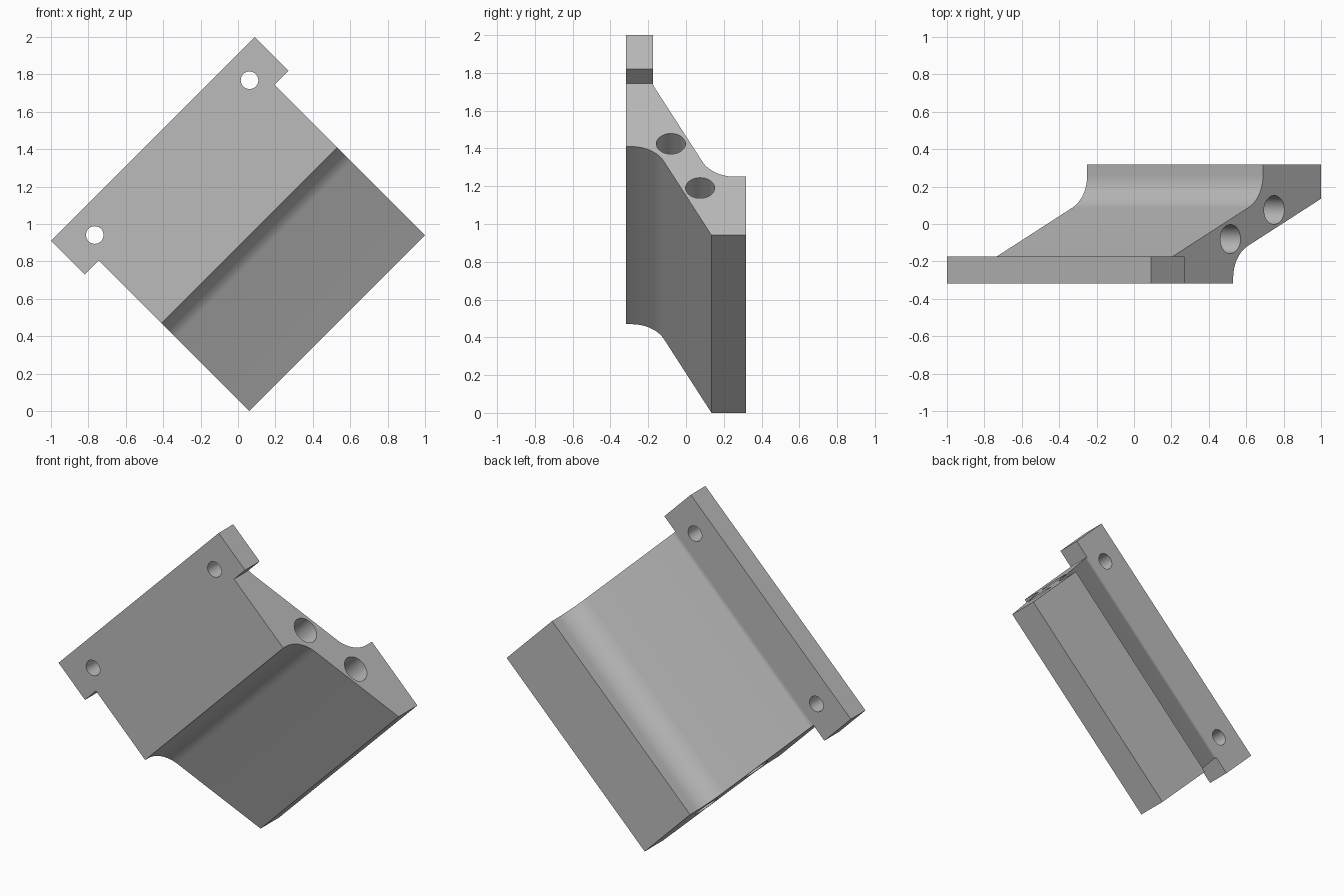
import bpy
import bmesh
from math import sin, cos, tan, radians, sqrt, pi
from mathutils import Vector

cube = bpy.data.objects.get("Cube")
if cube:
    bpy.data.objects.remove(cube, do_unlink=True)

grey = bpy.data.materials.new("plain grey")
grey.use_nodes = True
colour = (0.5, 0.5, 0.5, 1)
grey.diffuse_color = colour
grey.node_tree.nodes["Principled BSDF"].inputs["Base Color"].default_value = colour

# The part is tilted 45 degrees: u runs up its length, v runs down across it
HALF = 0.317                      # half depth
U0, U1 = -0.064, 1.478            # mounting flange ends
B0, B1 = 0.042, 1.372             # body ends
V0, V_STEP, V1 = -1.351, -1.096, 0.042
SLOPE = radians(24.5)


def along_u(v, y, u):
    return Vector(((u + v) / sqrt(2), y, (u - v) / sqrt(2)))


def along_y(v, u, y):
    return along_u(v, y, u)


def arc(cv, cy, r, start, end, steps=16):
    angles = [start + (end - start) * i / steps for i in range(steps + 1)]
    return [(cv + r * cos(a), cy + r * sin(a)) for a in angles]


def prism(name, points, low, high, place):
    bm = bmesh.new()
    rings = [[bm.verts.new(place(a, b, d)) for a, b in points] for d in (low, high)]
    for ring in rings:
        bm.faces.new(ring)
    n = len(points)
    for i in range(n):
        j = (i + 1) % n
        bm.faces.new((rings[0][i], rings[0][j], rings[1][j], rings[1][i]))
    bmesh.ops.recalc_face_normals(bm, faces=bm.faces)
    mesh = bpy.data.meshes.new(name)
    bm.to_mesh(mesh)
    bm.free()
    mesh.materials.append(grey)
    obj = bpy.data.objects.new(name, mesh)
    bpy.context.collection.objects.link(obj)
    return obj


def circle(a, b, r):
    return arc(a, b, r, 0, 2 * pi, 40)[:-1]


# Offset cross-section: flange, sloping web and rear lip with fillets
R = 0.19
BACK = -0.175
r_small = 0.06
front_v, lip_v = -0.622, -0.396
front_y = 0.135 + tan(SLOPE) * (front_v + R * (1 - sin(SLOPE)) - V1) - R * cos(SLOPE)
back_v = lip_v - R
back_y = 0.08 + tan(SLOPE) * (back_v + R * sin(SLOPE) + 0.524) + R * cos(SLOPE)
profile = [(V0, -HALF), (front_v, -HALF)]
profile += arc(front_v + R, front_y, R, pi, pi / 2 + SLOPE)
profile += [(V1, 0.135), (V1, HALF), (lip_v, HALF)]
profile += arc(back_v, back_y, R, 0, SLOPE - pi / 2)
profile += arc(V_STEP, BACK + r_small, r_small, SLOPE - pi / 2, -pi / 2, 6)
profile += [(V0, BACK)]
bracket = prism("offset_bracket", profile, U0, U1, along_u)

# Shoulders that leave the flange ears standing proud
cutters = []
shoulder = [(V_STEP, -1), (1, -1), (1, 1), (V_STEP, 1)]
for low, high in ((U0 - 1, B0), (B1, U1 + 1)):
    cutters.append(prism("shoulder_cutter", shoulder, low, high, along_u))

# Flange mounting holes
for u in (0.124, 1.294):
    cutters.append(prism("mounting_hole_cutter", circle(-1.207, u, 0.047), -1, 1, along_y))

# Long bores through the web
for v, y in ((-0.643, -0.08), (-0.312, 0.075)):
    cutters.append(prism("bore_cutter", circle(v, y, 0.077), U0 - 1, U1 + 1, along_u))

bpy.context.view_layer.objects.active = bracket
for cutter in cutters:
    cutter.hide_render = True
    mod = bracket.modifiers.new("cut", 'BOOLEAN')
    mod.operation = 'DIFFERENCE'
    mod.solver = 'EXACT'
    mod.object = cutter
    bpy.ops.object.modifier_apply(modifier=mod.name)
    bpy.data.objects.remove(cutter, do_unlink=True)

bpy.ops.object.select_all(action='DESELECT')
bracket.select_set(True)
bpy.ops.object.shade_smooth_by_angle(angle=radians(20))
